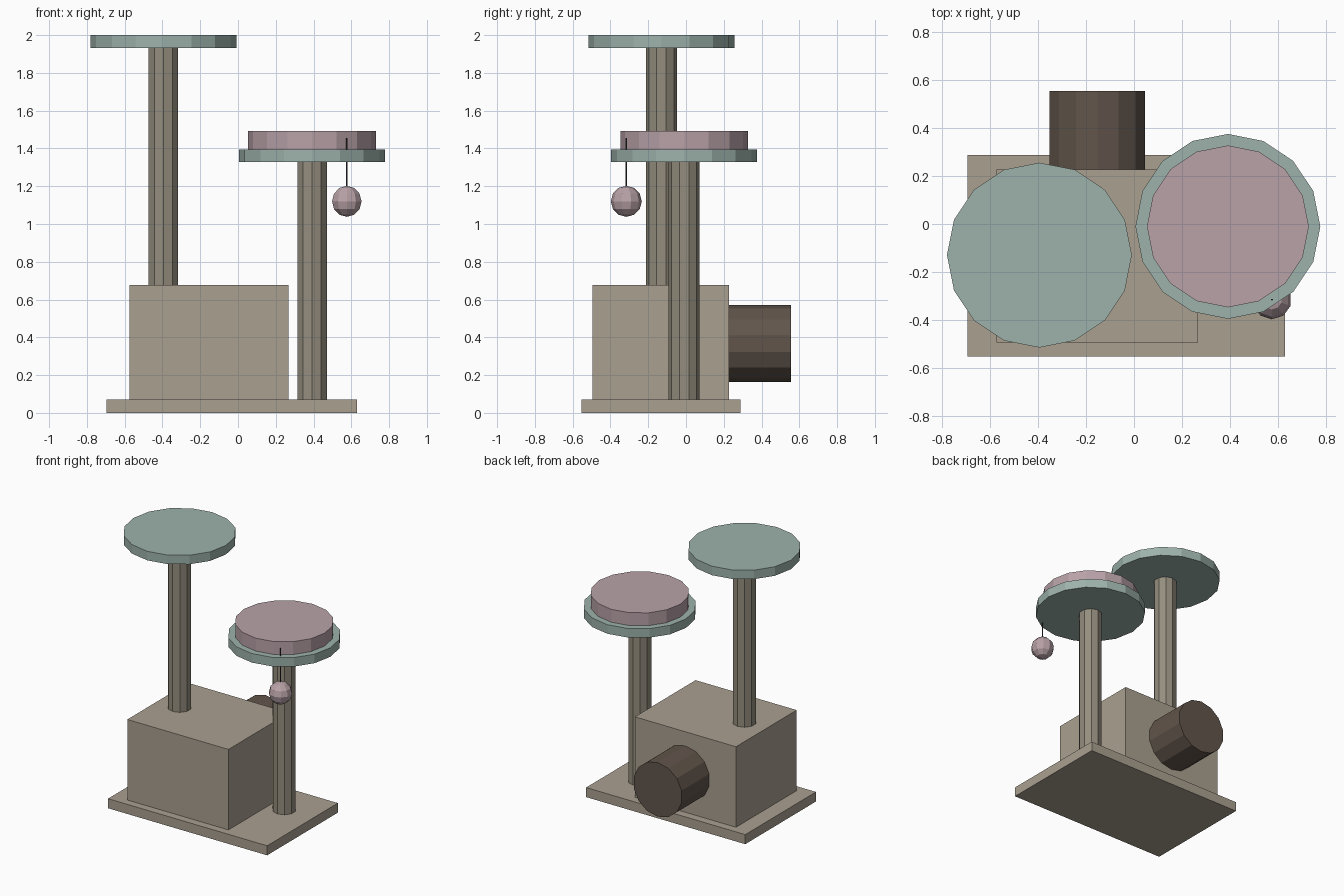
import bpy
from math import radians

if "Cube" in bpy.data.objects:
    bpy.data.objects.remove(bpy.data.objects["Cube"])


def material(name, rgb):
    m = bpy.data.materials.new(name)
    m.diffuse_color = (*rgb, 1)
    m.use_nodes = True
    m.node_tree.nodes["Principled BSDF"].inputs["Base Color"].default_value = m.diffuse_color
    return m


BEIGE = material("beige_carpet", (0.40, 0.35, 0.28))
ROPE = material("sisal_rope", (0.30, 0.27, 0.21))
BROWN = material("brown_fabric", (0.12, 0.09, 0.07))
SAGE = material("sage_plush", (0.34, 0.45, 0.41))
PINK = material("pink_plush", (0.48, 0.36, 0.39))
DARK = material("dark_cord", (0.05, 0.05, 0.05))


def finish(name, mat):
    ob = bpy.context.object
    ob.name = name
    ob.data.materials.append(mat)
    return ob


def box(name, lo, hi, mat):
    mid = [(a + b) / 2 for a, b in zip(lo, hi)]
    bpy.ops.mesh.primitive_cube_add(size=1, location=mid)
    ob = finish(name, mat)
    ob.scale = [b - a for a, b in zip(lo, hi)]
    return ob


def upright(name, xy, z0, z1, r, sides, mat):
    bpy.ops.mesh.primitive_cylinder_add(
        vertices=sides, radius=r, depth=z1 - z0, location=(*xy, (z0 + z1) / 2))
    return finish(name, mat)


TALL = (-0.395, -0.13)
SHORT = (0.392, -0.01)
TOY = (0.576, -0.316)

# Base board and house
box("base", (-0.695, -0.553, 0), (0.63, 0.288, 0.072), BEIGE)
box("house", (-0.575, -0.495, 0.072), (0.267, 0.227, 0.678), BEIGE)

# Tunnel sticking out of the back of the house
y0, y1 = 0.18, 0.555
bpy.ops.mesh.primitive_cylinder_add(
    vertices=14, radius=0.204, depth=y1 - y0,
    location=(-0.153, (y0 + y1) / 2, 0.368), rotation=(radians(90), 0, 0))
finish("tunnel", BROWN)

# Scratching posts with round platforms
for label, xy, z0, z1 in (("tall", TALL, 0.678, 1.932), ("short", SHORT, 0.072, 1.327)):
    upright(label + "_post", xy, z0, z1, 0.082, 10, ROPE)
    upright(label + "_platform", xy, z1, z1 + 0.068, 0.386, 16, SAGE)

# Cushion on the lower platform
upright("cushion", SHORT, 1.395, 1.492, 0.338, 16, PINK)

# Hanging toy ball on a cord
upright("toy_cord", TOY, 1.15, 1.455, 0.004, 6, DARK)
bpy.ops.mesh.primitive_uv_sphere_add(
    segments=10, ring_count=6, radius=0.082, location=(*TOY, 1.12))
finish("toy_ball", PINK)
